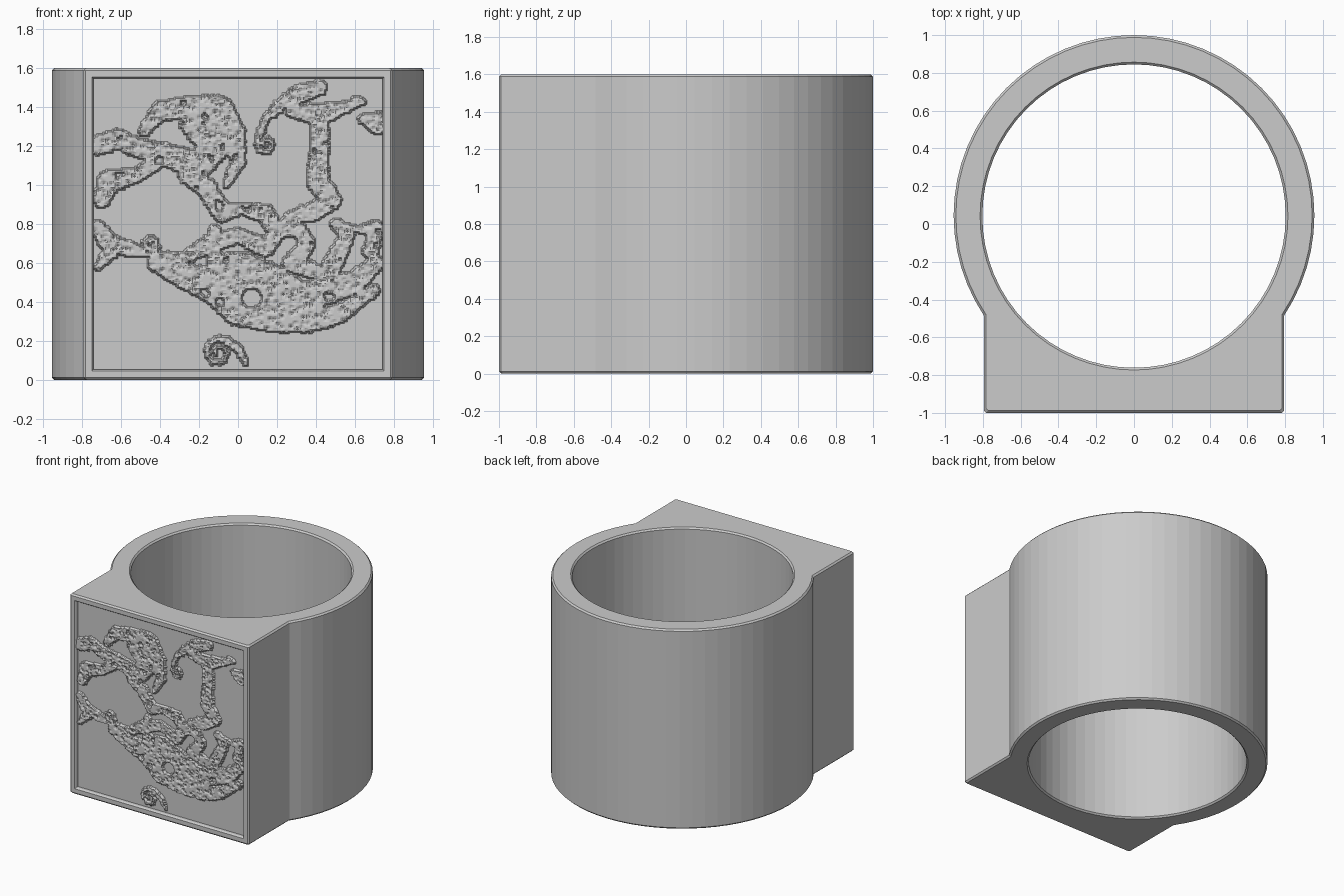
import bpy
import bmesh
from math import sin, cos, pi, asin, sqrt
from mathutils import Vector, noise

cube = bpy.data.objects.get("Cube")
if cube:
    bpy.data.objects.remove(cube, do_unlink=True)

HEIGHT = 1.6
CHAMFER = 0.012
HALF_WIDTH = 0.795
RING_RADIUS = 0.955
BORE_RADIUS = 0.803
RING_Y = 0.045
FRONT_Y = -1.0
SIDES = 64

metal = bpy.data.materials.new("plain grey")
metal.use_nodes = True
grey = (0.6, 0.6, 0.6, 1)
metal.diffuse_color = grey
metal.node_tree.nodes["Principled BSDF"].inputs["Base Color"].default_value = grey


def make_object(name, bm):
    mesh = bpy.data.meshes.new(name)
    bm.to_mesh(mesh)
    bm.free()
    mesh.materials.append(metal)
    obj = bpy.data.objects.new(name, mesh)
    bpy.context.collection.objects.link(obj)
    return obj


def outline(inset):
    """Round band joined to the square front block, seen from above."""
    radius, half, front = RING_RADIUS - inset, HALF_WIDTH - inset, FRONT_Y + inset
    start = -pi / 2 + asin(half / radius)
    sweep = pi - 2 * start
    count = round(SIDES * sweep / (2 * pi))
    points = []
    for i in range(count + 1):
        angle = start + sweep * i / count
        points.append((radius * cos(angle), RING_Y + radius * sin(angle)))
    points += [(-half, front + CHAMFER), (-half + CHAMFER, front)]
    points += [(half - CHAMFER, front), (half, front + CHAMFER)]
    return points


def bore(widen):
    radius = BORE_RADIUS + widen
    turns = [2 * pi * i / SIDES for i in range(SIDES)]
    return [(radius * cos(a), RING_Y - 0.003 + radius * sin(a)) for a in turns]


def wall(bm, section, sign):
    """Stack the section with chamfered ends; return the two end loops."""
    levels = [(0, CHAMFER), (CHAMFER, 0), (HEIGHT - CHAMFER, 0), (HEIGHT, CHAMFER)]
    rings = [[bm.verts.new((x, y, z)) for x, y in section(sign * c)] for z, c in levels]
    for low, high in zip(rings, rings[1:]):
        for i in range(len(low)):
            j = (i + 1) % len(low)
            bm.faces.new((low[i], low[j], high[j], high[i]))
    return rings[0], rings[-1]


def loop_edges(bm, loop):
    return [bm.edges.get((loop[i - 1], loop[i])) for i in range(len(loop))]


# Ring body: outer wall, bore and flat ends
bm = bmesh.new()
outer_ends = wall(bm, outline, 1)
bore_ends = wall(bm, bore, 1)
for outer_loop, bore_loop in zip(outer_ends, bore_ends):
    edges = loop_edges(bm, outer_loop) + loop_edges(bm, bore_loop)
    bmesh.ops.triangle_fill(bm, edges=edges, use_beauty=True)
bmesh.ops.recalc_face_normals(bm, faces=bm.faces)

# Framed recess in the front face, left open for the relief
panel = max((f for f in bm.faces if f.normal.y < -0.99), key=lambda f: f.calc_area())
for thickness, depth in ((0.047, 0), (0.011, -0.011), (0.001, -0.019)):
    bmesh.ops.inset_individual(bm, faces=[panel], thickness=thickness, depth=depth)
corners = [v.co.copy() for v in panel.verts]
bmesh.ops.delete(bm, geom=[panel], context="FACES_ONLY")
make_object("ring_body", bm)

# Relief branches as tapering strokes: (x, z, radius)
upper_left = [
    [(-.48, 1.28, .03), (-.4, 1.38, .05), (-.24, 1.4, .06), (-.1, 1.38, .08),
     (-.02, 1.27, .06), (0, 1.12, .04), (-.06, 1, .02)],
    [(-.72, 1.2, .05), (-.62, 1.24, .05), (-.52, 1.19, .05), (-.35, 1.15, .06),
     (-.2, 1.1, .07), (-.12, 1.2, .08), (-.24, 1.32, .06)],
    [(-.7, .92, .04), (-.66, 1.02, .06), (-.52, 1.05, .04), (-.4, 1.13, .04)],
    [(-.26, 1.06, .05), (-.16, .98, .05), (-.08, .86, .05), (.02, .88, .03),
     (.14, .85, .05), (.2, .75, .04)],
]
upper_right = [
    [(.11, 1.25, .02), (.14, 1.34, .02), (.22, 1.41, .03), (.3, 1.46, .05), (.42, 1.5, .04)],
    [(.27, 1.38, .03), (.42, 1.36, .06), (.55, 1.4, .03), (.62, 1.42, .02)],
    [(.42, 1.36, .05), (.42, 1.18, .05), (.41, 1.02, .06), (.48, .92, .05),
     (.38, .86, .05), (.28, .84, .03), (.2, .75, .04)],
    [(.65, 1.34, .03), (.71, 1.32, .06)],
]
lower = [
    [(-.43, .6, .04), (-.3, .54, .06), (-.1, .48, .1), (0, .37, .09), (.18, .31, .07),
     (.36, .3, .06), (.52, .34, .05), (.7, .46, .03)],
    [(-.42, .63, .03), (-.28, .62, .03), (-.14, .7, .05), (0, .74, .04),
     (.14, .68, .05), (.2, .75, .04)],
    [(-.12, .77, .03), (-.12, .6, .04), (.02, .58, .08), (.18, .48, .11),
     (.32, .42, .08), (.6, .5, .06), (.71, .6, .04)],
    [(.2, .75, .03), (.3, .78, .04), (.36, .7, .04), (.28, .6, .05), (.42, .55, .04)],
    [(.5, .8, .03), (.56, .74, .04), (.5, .62, .05), (.4, .4, .05)],
    [(.5, .8, .02), (.62, .77, .02), (.71, .78, .04), (.68, .66, .04)],
]
left_edge = [[(-.72, .78, .04), (-.66, .7, .05), (-.55, .67, .04), (-.44, .65, .02)],
             [(-.72, .58, .02), (-.65, .66, .04)]]
tail = [[(.04, .09, .015), (0, .16, .025), (-.06, .2, .025)]]


def curl(x, z, size, start, turns):
    """Curled tip winding in towards its centre."""
    steps = 14
    points = []
    for i in range(steps + 1):
        t = i / steps
        angle, reach = start + turns * 2 * pi * t, size * (1 - 0.8 * t)
        points.append((x + reach * cos(angle), z + reach * sin(angle), 0.016 - 0.006 * t))
    return points


curls = [curl(.145, 1.21, .05, pi * .8, 1.4), curl(-.455, .695, .045, -pi / 2, 1.4),
         curl(-.1, .14, .075, pi / 3, 1.4), curl(.61, 1.42, .03, 0, 1.3)]

segments = []
for stroke in upper_left + upper_right + lower + left_edge + tail + curls:
    segments += list(zip(stroke, stroke[1:]))


def cover(x, z):
    """How far a point lies inside the strokes (negative outside)."""
    best = -1.0
    for (ax, az, ar), (bx, bz, br) in segments:
        dx, dz = bx - ax, bz - az
        t = ((x - ax) * dx + (z - az) * dz) / (dx * dx + dz * dz)
        t = min(1.0, max(0.0, t))
        ex, ez = x - ax - t * dx, z - az - t * dz
        best = max(best, ar + t * (br - ar) - sqrt(ex * ex + ez * ez))
    return best


def relief_height(x, z):
    depth = cover(x, z)
    eye = sqrt((x - .07) ** 2 + (z - .42) ** 2)
    if depth < -0.02 or eye < 0.05:
        return 0.0
    spot = Vector((x, z, 0))
    fine = noise.voronoi(spot * 36)[0]
    depth += 0.016 * (fine[1] - fine[0]) - 0.004
    if depth < 0:
        return 0.0
    # Open pockets inside the broad branches
    coarse = noise.voronoi(spot * 11)[0]
    if depth > 0.02 and coarse[1] - coarse[0] > 0.5:
        return 0.0
    return 0.008 + 0.014 * min(1.0, fine[0] * 1.6)


# Relief panel: a fine grid raised along the branches
CELLS = 190
low_x, high_x = min(c.x for c in corners), max(c.x for c in corners)
low_z, high_z = min(c.z for c in corners), max(c.z for c in corners)
floor_y = corners[0].y
bm = bmesh.new()
rows = []
for j in range(CELLS + 1):
    z = low_z + (high_z - low_z) * j / CELLS
    row = []
    for i in range(CELLS + 1):
        x = low_x + (high_x - low_x) * i / CELLS
        row.append(bm.verts.new((x, floor_y - relief_height(x, z), z)))
    rows.append(row)
for low, high in zip(rows, rows[1:]):
    for i in range(CELLS):
        bm.faces.new((low[i], low[i + 1], high[i + 1], high[i]))
make_object("relief_panel", bm)
